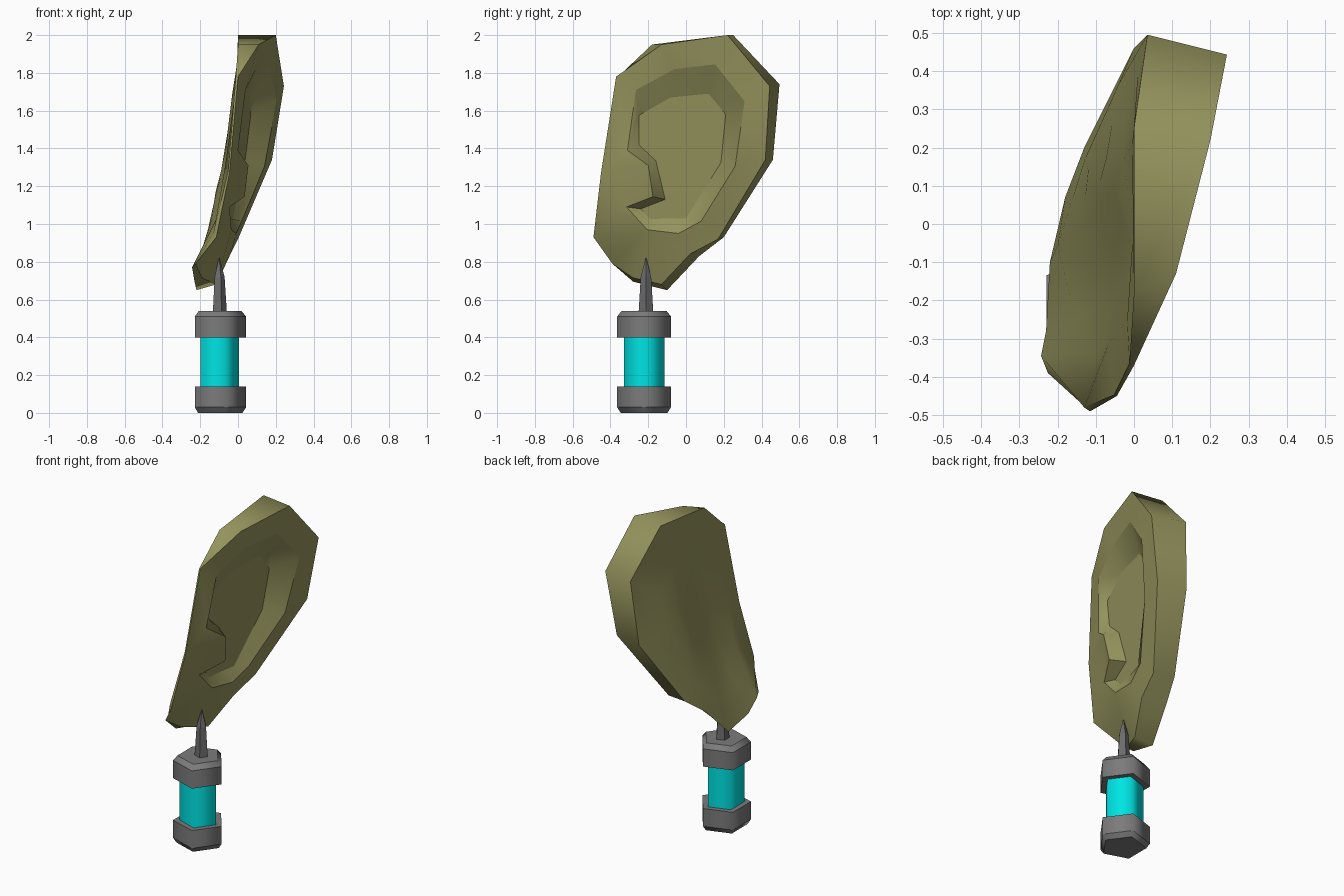
import bpy, bmesh, math
from mathutils import Vector

if "Cube" in bpy.data.objects:
    bpy.data.objects.remove(bpy.data.objects["Cube"])


def material(name, rgb):
    m = bpy.data.materials.new(name)
    m.diffuse_color = (*rgb, 1)
    m.use_nodes = True
    m.node_tree.nodes["Principled BSDF"].inputs["Base Color"].default_value = m.diffuse_color
    return m


olive = material("olive skin", (0.3, 0.295, 0.11))
grey = material("cap grey", (0.2, 0.2, 0.2))
dark = material("needle grey", (0.15, 0.15, 0.15))
cyan = material("cyan fluid", (0.0, 0.78, 0.78))


def ring_edges(bm, vs):
    return [bm.edges.get((vs[i], vs[(i + 1) % len(vs)])) for i in range(len(vs))]


def crease(bm, vs):
    for e in ring_edges(bm, vs):
        e.smooth = False


def finish(name, bm, mat, angle):
    bmesh.ops.recalc_face_normals(bm, faces=bm.faces[:])
    for f in bm.faces:
        f.smooth = True
    for e in bm.edges:
        if e.calc_face_angle(0) > math.radians(angle):
            e.smooth = False
    me = bpy.data.meshes.new(name)
    bm.to_mesh(me)
    bm.free()
    ob = bpy.data.objects.new(name, me)
    bpy.context.collection.objects.link(ob)
    me.materials.append(mat)
    return ob


def bridge(bm, a, b):
    n = len(a)
    for i in range(n):
        bm.faces.new((a[i], a[(i + 1) % n], b[(i + 1) % n], b[i]))


def prism(name, cx, cy, rings, mat, angle=80):
    """Five-sided lathe from (radius, z) rings."""
    bm = bmesh.new()
    loops = []
    for r, z in rings:
        loops.append([bm.verts.new((cx + r * math.cos(math.tau * i / 5),
                                    cy + r * math.sin(math.tau * i / 5), z))
                      for i in range(5)])
    for a, b in zip(loops, loops[1:]):
        bridge(bm, a, b)
    bm.faces.new(loops[0])
    bm.faces.new(loops[-1])
    for vs in loops:
        crease(bm, vs)
    return finish(name, bm, mat, angle)


# Vial: two chamfered caps, fluid tube and needle
CX, CY = -0.107, -0.222
prism("bottom_cap", CX, CY, [(0.13, 0), (0.15, 0.03), (0.15, 0.14)], grey)
prism("top_cap", CX, CY, [(0.15, 0.40), (0.15, 0.51), (0.125, 0.54)], grey)
prism("fluid_tube", CX, CY, [(0.113, 0.13), (0.113, 0.41)], cyan)
prism("needle", -0.1, -0.212, [(0.041, 0.53), (0.029, 0.72), (0.002, 0.82)], dark, 40)

# Ear outlines, clockwise from the upper front corner
back_rim = [(-.012, -.365, 1.775), (0, -.18, 1.95), (0, .25, 2.0), (.035, .495, 1.74),
            (0, .46, 1.34), (-.13, .20, .93), (-.18, .07, .83), (-.22, -.10, .65),
            (-.23, -.28, .695), (-.243, -.345, .77), (-.13, -.48, .95), (-.052, -.447, 1.28)]
front_rim = [(0, -.37, 1.78), (.11, -.13, 1.95), (.2, .22, 2.0), (.243, .443, 1.73),
             (.18, .42, 1.34), (0, .17, .92), (-.04, .02, .84), (-.115, -.13, .68),
             (-.19, -.28, .715), (-.225, -.39, .79), (-.115, -.49, .93), (-.045, -.45, 1.27)]
recess = [(.04, -.265, 1.71), (.095, -.06, 1.82), (.16, .155, 1.845), (.205, .31, 1.65),
          (.14, .26, 1.305), (.02, .08, 1.015), (-.01, -.04, .95), (-.035, -.205, .97),
          (-.045, -.315, 1.09), (.035, -.175, 1.145), (.055, -.2, 1.31), (0, -.31, 1.39)]
floor_yz = [(-.25, 1.575), (-.08, 1.67), (.12, 1.69), (.21, 1.58), (.185, 1.325), (0, 1.03),
            (-.1, 1.03), (-.19, 1.025), (-.24, 1.08), (-.11, 1.13), (-.16, 1.335), (-.25, 1.42)]


def floor_x(y, z):
    return -.135 + .175 * y + .105 * z


def back_x(y, z):
    """Back surface: a ridge off the middle, falling away to both edges."""
    profile = [(.65, -.23), (.77, -.228), (1.0, -.157), (1.33, -.085), (1.65, -.037), (2.0, 0)]
    for (z0, x0), (z1, x1) in zip(profile, profile[1:]):
        if z <= z1:
            break
    x = x0 + (x1 - x0) * (z - z0) / (z1 - z0)
    u = y - .15 * min(1, max(0, (z - .9) / .3))
    x += .19 * u if u > 0 else .15 * min(-u, .4)
    return min(x, floor_x(y, z) - .015)


bm = bmesh.new()


def loop(points):
    return [bm.verts.new(p) for p in points]


back, front, hollow = loop(back_rim), loop(front_rim), loop(recess)
floor = loop([(floor_x(y, z), y, z) for y, z in floor_yz])

# Outer side wall and sloping wall of the hollow
bridge(bm, back, front)
bridge(bm, hollow, floor)

# Front face between the rim and the hollow, then the hollow floor
bmesh.ops.triangle_fill(bm, edges=ring_edges(bm, front) + ring_edges(bm, hollow),
                        use_beauty=True, normal=(1, 0, 0))
bmesh.ops.triangle_fill(bm, edges=ring_edges(bm, floor), use_beauty=True, normal=(1, 0, 0))
for ring in (front, hollow, floor):
    crease(bm, ring)

# Ridged back: rings shrinking towards the centre
centre = Vector((0, .08, 1.4))
previous = back
for scale in (.75, .5, .25):
    pts = []
    for p in back_rim:
        q = centre + (Vector(p) - centre) * scale
        pts.append((back_x(q.y, q.z), q.y, q.z))
    ring = loop(pts)
    bridge(bm, previous, ring)
    previous = ring
tip = bm.verts.new((back_x(centre.y, centre.z), centre.y, centre.z))
for i in range(12):
    bm.faces.new((previous[i], previous[(i + 1) % 12], tip))

finish("ear", bm, olive, 60)
